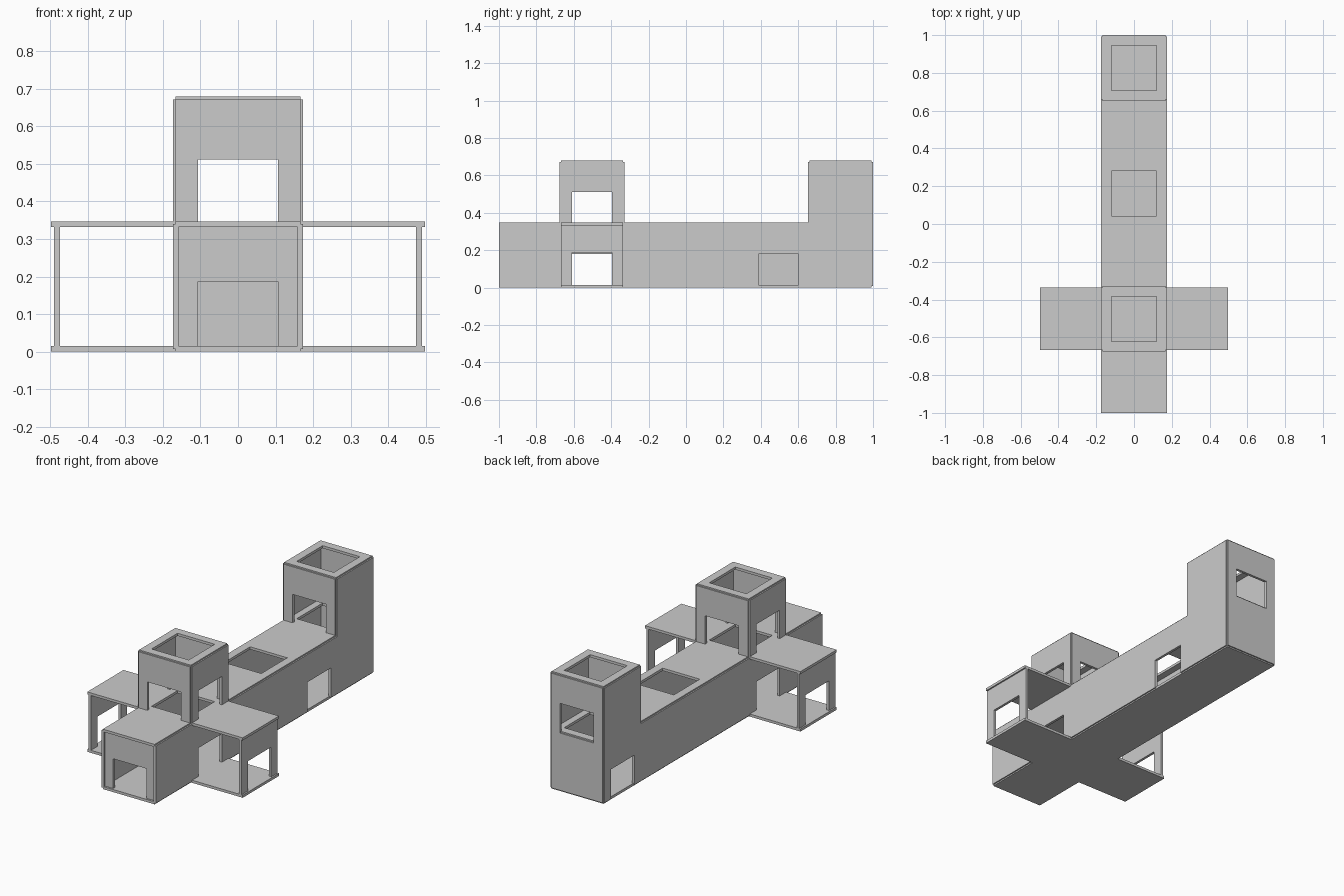
import bpy, bmesh
from mathutils import Vector

if "Cube" in bpy.data.objects:
    bpy.data.objects.remove(bpy.data.objects["Cube"])

C = 0.332            # size of one room module
T = 0.015            # panel thickness
H = C / 2
Z0 = T / 2           # floor centre height
Y = [-1 + i * C for i in range(7)]   # room boundaries along the corridor


def panel(name, axis, pos, a, b, opening=None):
    """Thin slab centred at pos on axis; a and b are ranges on the other two axes.
    opening: None, 'door' (open at the lower edge) or 'hatch' (square hole)."""
    (a0, a1), (b0, b1) = a, b
    mid, bm_ = (a0 + a1) / 2, (b0 + b1) / 2
    rect = [(a0, b0), (a1, b0), (a1, b1), (a0, b1)]
    if opening == 'door':
        l, r, t = mid - 0.107, mid + 0.107, b0 + 0.172
        polys = [[(a0, b0), (l, b0), (l, t), (a0, t)],
                 [(r, b0), (a1, b0), (a1, t), (r, t)],
                 [(a0, t), (l, t), (r, t), (a1, t), (a1, b1), (a0, b1)]]
    elif opening == 'hatch':
        s = 0.119
        inner = [(mid - s, bm_ - s), (mid + s, bm_ - s), (mid + s, bm_ + s), (mid - s, bm_ + s)]
        polys = [[rect[i], rect[(i + 1) % 4], inner[(i + 1) % 4], inner[i]] for i in range(4)]
    else:
        polys = [rect]
    bm = bmesh.new()
    for poly in polys:
        vs = []
        for u, v in poly:
            co = [u, v]
            co.insert(axis, pos - T / 2)
            vs.append(bm.verts.new(co))
        bm.faces.new(vs)
    bmesh.ops.remove_doubles(bm, verts=bm.verts, dist=1e-5)
    ext = bmesh.ops.extrude_face_region(bm, geom=bm.faces[:], use_keep_orig=True)
    shift = Vector((0, 0, 0))
    shift[axis] = T
    bmesh.ops.translate(bm, vec=shift, verts=[g for g in ext['geom'] if isinstance(g, bmesh.types.BMVert)])
    bmesh.ops.recalc_face_normals(bm, faces=bm.faces)
    me = bpy.data.meshes.new(name)
    bm.to_mesh(me)
    bm.free()
    ob = bpy.data.objects.new(name, me)
    bpy.context.collection.objects.link(ob)
    return ob


LOW = (Z0, Z0 + C)
HIGH = (Z0 + C, Z0 + 2 * C)
BODY = (-H, H)

# Corridor: floor, ceilings (hatch in every second room), end walls
panel("corridor_floor", 2, Z0, BODY, (Y[0], Y[6]))
for i in range(6):
    panel(f"corridor_ceiling_{i+1}", 2, Z0 + C, BODY, (Y[i], Y[i+1]), 'hatch' if i % 2 else None)
panel("front_wall", 1, -0.982, (-H + Z0, H - Z0), (T, LOW[1] - Z0), 'door')
panel("back_wall", 1, Y[6], BODY, LOW)

# Corridor side walls, with doors in chosen rooms
for side, sx, doors in (("left", -1, (1, 5)), ("right", 1, (1, 4))):
    for i in range(6):
        panel(f"{side}_wall_{i+1}", 0, sx * H, (Y[i], Y[i+1]), LOW, 'door' if i in doors else None)

# Side wings: open front and back, recessed end wall with a door
for side, sx in (("left", -1), ("right", 1)):
    xr = tuple(sorted((sx * H, sx * (H + C))))
    yr = (Y[1], Y[2])
    panel(f"{side}_wing_floor", 2, Z0, xr, yr)
    panel(f"{side}_wing_roof", 2, Z0 + C, xr, yr)
    panel(f"{side}_wing_end", 0, sx * 0.482, yr, (T, LOW[1] - Z0), 'door')

# Towers: front one has doors on all sides, back one only front and back
for name, i, side_door in (("front_tower", 1, 'door'), ("back_tower", 5, None)):
    yr = (Y[i], Y[i+1])
    panel(f"{name}_front", 1, yr[0], BODY, HIGH, 'door')
    panel(f"{name}_back", 1, yr[1], BODY, HIGH, 'door')
    panel(f"{name}_left", 0, -H, yr, HIGH, side_door)
    panel(f"{name}_right", 0, H, yr, HIGH, side_door)
    panel(f"{name}_roof", 2, Z0 + 2 * C, BODY, yr, 'hatch')
